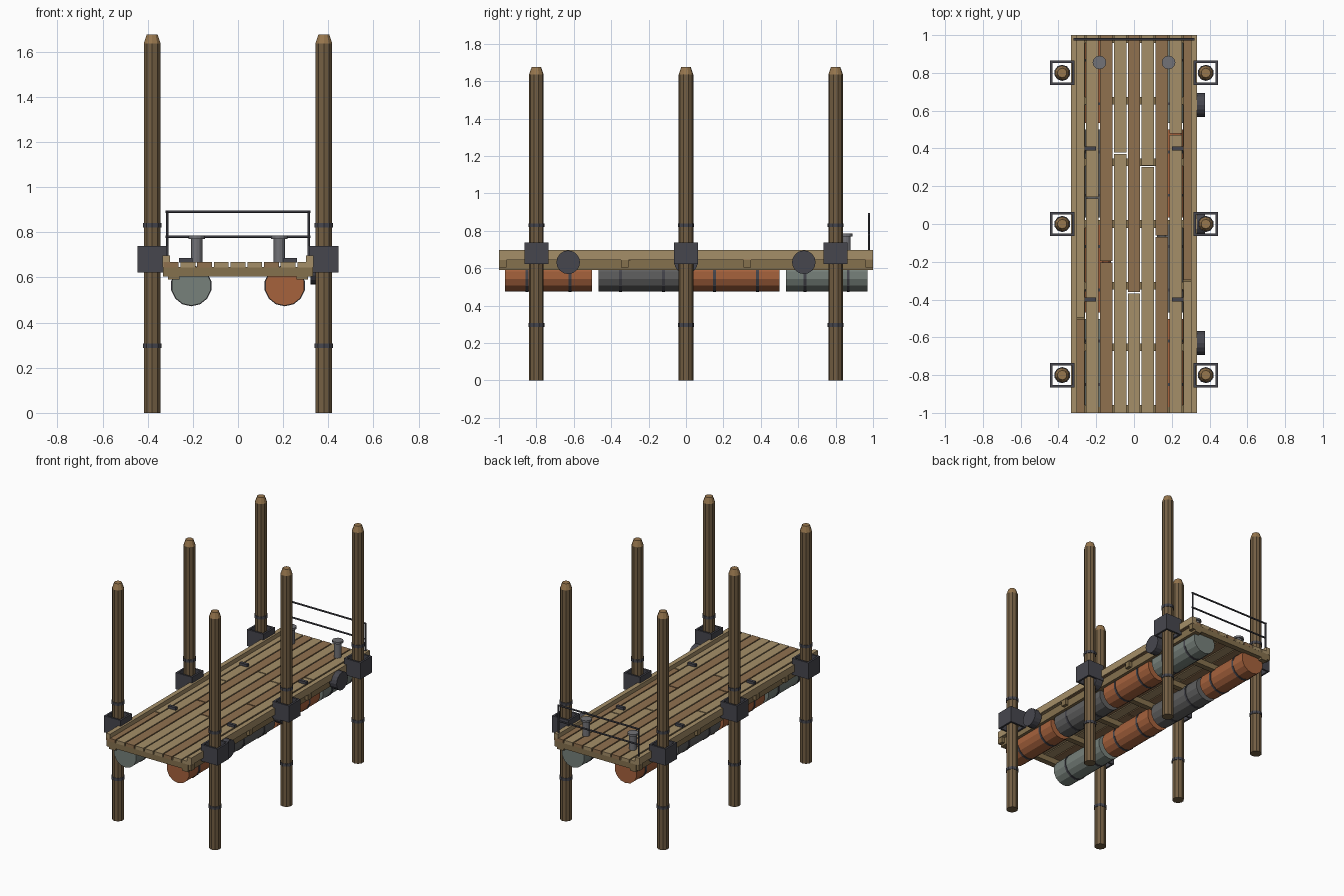
import bpy, bmesh
from math import radians

if "Cube" in bpy.data.objects:
    bpy.data.objects.remove(bpy.data.objects["Cube"])

def mat(name, hexcol):
    m = bpy.data.materials.new(name)
    c = [int(hexcol[i:i + 2], 16) / 255 for i in (0, 2, 4)]
    m.diffuse_color = (*[v ** 2.2 for v in c], 1)
    m.use_nodes = True
    m.node_tree.nodes["Principled BSDF"].inputs["Base Color"].default_value = m.diffuse_color
    return m

POST = mat("post_wood", "735f45")
TIP = mat("cut_wood", "96764f")
LIGHT = mat("light_plank", "a38d68")
BROWN = mat("brown_plank", "8f7050")
BEAM = mat("beam_wood", "84704f")
DARK = mat("dark_metal", "48484f")
GREY = mat("grey_metal", "727276")
ORANGE = mat("orange_drum", "a5623f")
GREEN = mat("green_drum", "76807a")
SLATE = mat("slate_drum", "606060")

def finish(name, bm, m):
    me = bpy.data.meshes.new(name)
    bm.to_mesh(me)
    bm.free()
    ob = bpy.data.objects.new(name, me)
    me.materials.append(m)
    bpy.context.collection.objects.link(ob)
    return ob

def box(name, c, s, m):
    bm = bmesh.new()
    bmesh.ops.create_cube(bm, size=1)
    for v in bm.verts:
        v.co = [c[i] + v.co[i] * s[i] for i in range(3)]
    return finish(name, bm, m)

def cyl(name, c, r, length, m, axis="Z", sides=12, r2=None):
    bm = bmesh.new()
    bmesh.ops.create_cone(bm, cap_ends=True, segments=sides, radius1=r,
                          radius2=r if r2 is None else r2, depth=length)
    ob = finish(name, bm, m)
    ob.location = c
    ob.rotation_euler = {"X": (0, radians(90), 0), "Y": (radians(90), 0, 0), "Z": (0, 0, 0)}[axis]
    return ob

# Piles with bands, tapered tips and hollow square guides
for sx in (-1, 1):
    for y in (-0.8, 0, 0.8):
        x = sx * 0.38
        cyl("pile", (x, y, 0.818), 0.039, 1.636, POST, sides=10)
        cyl("pile_tip", (x, y, 1.656), 0.039, 0.04, TIP, sides=10, r2=0.025)
        for z in (0.297, 0.83):
            cyl("pile_band", (x, y, z), 0.043, 0.02, DARK, sides=10)
        for s in (-1, 1):
            box("guide_side", (x + s * 0.058, y, 0.68), (0.013, 0.129, 0.117), DARK)
            box("guide_end", (x, y + s * 0.058, 0.68), (0.103, 0.013, 0.117), DARK)

# Deck planks, each column split at a staggered joint
joints = [-0.5, 0.14, -0.2, 0.375, -0.365, 0.305, -0.065, 0.475, -0.3]
front = [BROWN, LIGHT, BROWN, LIGHT, LIGHT, LIGHT, BROWN, LIGHT, LIGHT]
back = [LIGHT, LIGHT, BROWN, LIGHT, BROWN, LIGHT, BROWN, LIGHT, BROWN]
for i, j in enumerate(joints):
    x = (i - 4) * 0.074
    for a, b, m in ((-1, j - 0.004, front[i]), (j + 0.004, 1, back[i])):
        box("deck_plank", (x, (a + b) / 2, 0.656), (0.066, b - a, 0.023), m)

# Framing under the deck and edge rails
for k in range(-3, 4):
    box("cross_beam", (0, k * 0.3265, 0.625), (0.665, 0.04, 0.04), BEAM)
for sx in (-1, 1):
    box("stringer", (sx * 0.285, 0, 0.618), (0.05, 2, 0.054), BEAM)
    box("edge_rail", (sx * 0.318, 0, 0.672), (0.032, 2, 0.05), LIGHT)

# Float drums with hoops
rows = {1: (ORANGE, SLATE, ORANGE, GREEN), -1: (GREEN, ORANGE, SLATE, ORANGE)}
for sx, cols in rows.items():
    for y, ln, m in zip((-0.735, -0.235, 0.267, 0.752), (0.465, 0.465, 0.465, 0.435), cols):
        cyl("float_drum", (sx * 0.207, y, 0.563), 0.088, ln, m, "Y", 14)
        for s in (-1, 1):
            cyl("drum_hoop", (sx * 0.207, y + s * 0.115, 0.563), 0.091, 0.015, DARK, "Y", 14)

# Round fenders on the right side
for y in (-0.63, 0, 0.63):
    cyl("fender", (0.348, y, 0.632), 0.063, 0.055, DARK, "X", 16)

# Cleats and bollards
for sx in (-1, 1):
    for y in (-0.4, 0.4):
        box("cleat", (sx * 0.231, y, 0.676), (0.06, 0.022, 0.02), DARK)
    cyl("bollard", (sx * 0.183, 0.855, 0.72), 0.025, 0.11, GREY)
    cyl("bollard_cap", (sx * 0.183, 0.855, 0.778), 0.036, 0.014, GREY)

# End railing
for sx in (-1, 1):
    cyl("railing_post", (sx * 0.314, 0.978, 0.775), 0.006, 0.24, DARK, sides=6)
for z in (0.78, 0.89):
    cyl("railing_bar", (0, 0.978, z), 0.006, 0.64, DARK, "X", 6)
